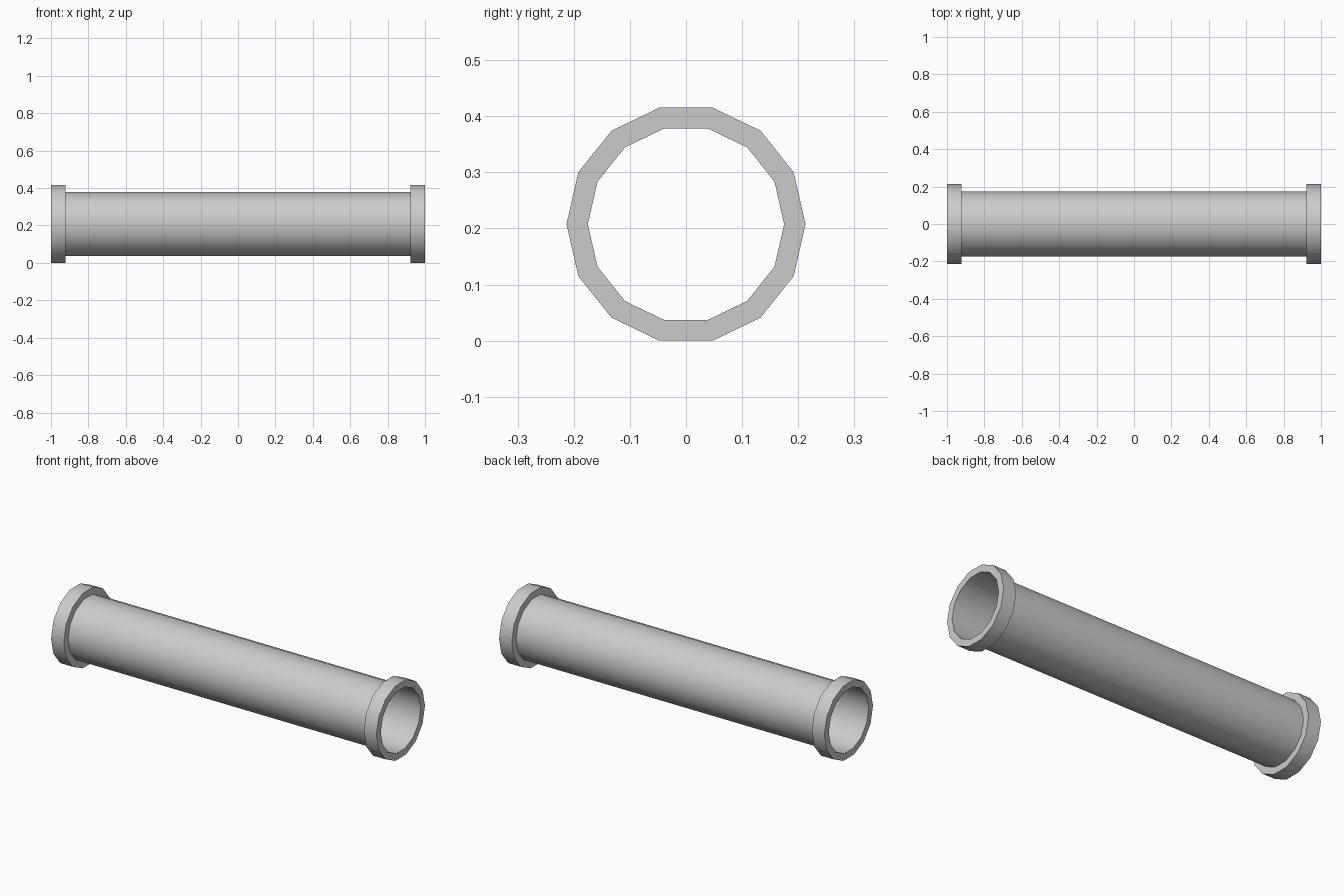
import bpy, bmesh
from math import cos, sin, pi

if "Cube" in bpy.data.objects:
    bpy.data.objects.remove(bpy.data.objects["Cube"])

SIDES = 14
TUBE_R, COLLAR_R = 0.175, 0.213
COLLAR_W = 0.078
CENTRE_Z = COLLAR_R * cos(pi / SIDES / 1.0)  # lowest flat side rests on z = 0


def revolve(name, profile):
    """Sweep an open (x, radius) profile around the pipe axis."""
    bm = bmesh.new()
    rings = []
    for x, r in profile:
        rings.append([bm.verts.new((x, r * cos(2 * pi * i / SIDES), r * sin(2 * pi * i / SIDES)))
                      for i in range(SIDES)])
    for a, b in zip(rings, rings[1:]):
        for i in range(SIDES):
            j = (i + 1) % SIDES
            bm.faces.new((a[i], a[j], b[j], b[i]))
    mesh = bpy.data.meshes.new(name)
    bm.to_mesh(mesh)
    bm.free()
    obj = bpy.data.objects.new(name, mesh)
    obj.location.z = CENTRE_Z
    bpy.context.collection.objects.link(obj)
    bpy.ops.object.select_all(action='DESELECT')
    obj.select_set(True)
    bpy.context.view_layer.objects.active = obj
    bpy.ops.object.shade_smooth_by_angle(angle=pi / 6)
    return obj


# Thin-walled open pipe
revolve("pipe", [(-1, TUBE_R), (1, TUBE_R)])

# Raised collar at each end, sharing the pipe wall as its bore
for name, x in (("left_collar", -1), ("right_collar", 1 - COLLAR_W)):
    revolve(name, [(x, TUBE_R), (x, COLLAR_R),
                   (x + COLLAR_W, COLLAR_R), (x + COLLAR_W, TUBE_R)])
